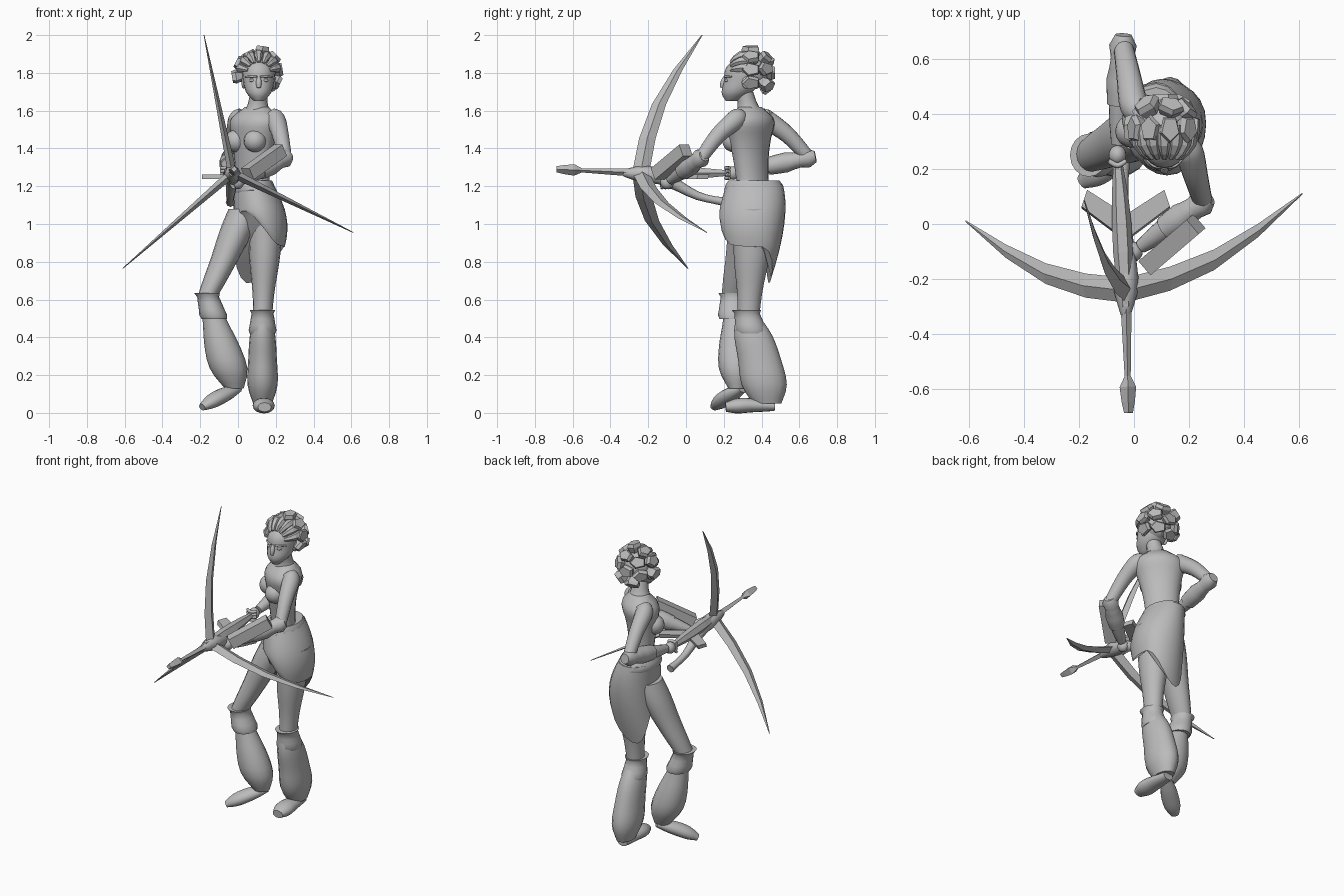
import bpy, bmesh
from math import sin, cos, pi, tau, radians
from mathutils import Vector

cube = bpy.data.objects.get("Cube")
if cube:
    bpy.data.objects.remove(cube, do_unlink=True)

grey = bpy.data.materials.new("plain grey")
grey.use_nodes = True
grey.diffuse_color = (.5, .5, .5, 1)
grey.node_tree.nodes["Principled BSDF"].inputs["Base Color"].default_value = grey.diffuse_color


def point(x, y, z):
    return Vector((x, y, z))


def finish(name, bm, smooth):
    bmesh.ops.recalc_face_normals(bm, faces=bm.faces)
    mesh = bpy.data.meshes.new(name)
    bm.to_mesh(mesh)
    bm.free()
    mesh.materials.append(grey)
    obj = bpy.data.objects.new(name, mesh)
    bpy.context.collection.objects.link(obj)
    if smooth:
        bpy.ops.object.select_all(action='DESELECT')
        obj.select_set(True)
        bpy.context.view_layer.objects.active = obj
        bpy.ops.object.shade_smooth_by_angle(angle=radians(50))


def skin(name, rings, smooth=True):
    """Join matching rings of points into a capped surface."""
    bm = bmesh.new()
    loops = [[bm.verts.new(p) for p in ring] for ring in rings]
    for low, high in zip(loops, loops[1:]):
        for i in range(len(low)):
            bm.faces.new((low[i - 1], low[i], high[i], high[i - 1]))
    bm.faces.new(loops[0])
    bm.faces.new(loops[-1])
    finish(name, bm, smooth)


def along(keys, t):
    """Smooth value at fraction t through evenly spaced keys."""
    last = len(keys) - 1
    i = min(int(t * last), last - 1)
    f = t * last - i
    a, b = keys[i], keys[i + 1]
    m = (b - keys[max(i - 1, 0)]) / 2
    n = (keys[min(i + 2, last)] - a) / 2
    return a + m * f + (3 * (b - a) - 2 * m - n) * f ** 2 + (2 * (a - b) + m + n) * f ** 3


def circle(sides):
    return [(cos(tau * i / sides), sin(tau * i / sides)) for i in range(sides)]


def sweep(name, path, girth, flat=1, turn=None, steps=12, sides=16, smooth=True):
    """Sweep an ellipse along a path; a given turn keeps the rings level."""
    rings = []
    for k in range(steps + 1):
        t = k / steps
        centre, r = along(path, t), along(girth, t)
        if turn is None:
            heading = along(path, min(t + .01, 1)) - along(path, max(t - .01, 0))
            side = heading.cross(point(0, 0, 1)).normalized()
            up = side.cross(heading).normalized()
        else:
            side = point(cos(turn), sin(turn), 0)
            up = point(-sin(turn), cos(turn), 0)
        rings.append([centre + (side * c + up * s * flat) * r for c, s in circle(sides)])
    skin(name, rings, smooth)


def blob(name, centre, size):
    bm = bmesh.new()
    bmesh.ops.create_uvsphere(bm, u_segments=16, v_segments=10, radius=1)
    for v in bm.verts:
        v.co = centre + Vector(a * b for a, b in zip(v.co, size))
    finish(name, bm, True)


def plate(name, outline, offset):
    skin(name, [[p - offset for p in outline], [p + offset for p in outline]], False)


# Joints of the pose
left_shoulder, left_elbow, left_hand = point(.2, .26, 1.55), point(.25, .08, 1.35), point(0, -.1, 1.22)
right_shoulder, right_elbow, right_hand = point(0, .43, 1.55), point(-.04, .65, 1.35), point(-.06, .25, 1.27)
left_hip, left_knee, left_ankle, left_toe = point(.15, .36, 1.08), point(.13, .33, .5), point(.13, .43, .05), point(.14, .21, .03)
right_hip, right_knee, right_ankle, right_toe = point(.04, .35, 1.08), point(-.16, .25, .62), point(-.02, .27, .13), point(-.19, .15, .03)

# Torso, twisted so the left shoulder leads
twist = (right_shoulder - left_shoulder).normalized()
facing = twist.cross(point(0, 0, -1))
waist, chest, nape = point(.08, .36, 1.14), point(.08, .34, 1.4), point(.1, .34, 1.62)
sweep("torso", [waist, chest, nape], (.11, .1, .11, .13, .15, .07), flat=.72, turn=radians(-42), steps=18, sides=20)
sweep("neck", [nape - point(0, 0, .04), nape + point(.01, -.03, .08)], (.075, .052, .046), turn=0)
for side, label in ((twist, "right"), (-twist, "left")):
    blob("bust_" + label, chest + side * .065 + facing * .06 + point(0, 0, .04), (.06, .06, .06))

# Head and face
face = point(.11, .3, 1.76)
sweep("head", [face + point(0, -.06, -.11), face, face + point(0, .02, .13)],
      (.024, .067, .083, .083, .02), flat=1.2, turn=0, sides=20)
sweep("nose", [face + point(0, -.095, .02), face + point(0, -.11, -.04)], (.007, .015, .01))
for lip in (0, 1):
    blob("lip", face + point(0, -.09, -.06 - lip * .013), (.022, .014, .007))
for mirror, label in ((1, "left"), (-1, "right")):
    blob("eye_" + label, face + point(mirror * .035, -.084, 0), (.017, .012, .008))
    sweep("brow_" + label, [face + point(mirror * x, y, .02) for x, y in ((.01, -.095), (.04, -.088), (.07, -.06))],
          (.005, .006, .004))
    blob("ear_" + label, face + point(mirror * .08, .02, -.01), (.012, .024, .034))

# Hair: braided rows over the skull that end in blocky tufts
crown = face + point(0, .045, .04)
blob("hair_base", crown, (.09, .09, .09))


def around(polar, angle):
    return point(sin(polar) * cos(angle), -cos(polar), sin(polar) * sin(angle))


for k in range(7):
    angle = pi * (k + .6) / 7.2
    row = [crown - point(0, .025, 0) + around(radians(p), angle) * .1 for p in (35, 60, 85, 110)]
    sweep("hair_row", row, (.01, .024, .03), steps=4, sides=6, smooth=False)
for polar, count in ((pi, 1), (pi * .74, 6), (pi / 2, 10)):
    for k in range(count):
        out = around(polar, tau * (k + .25) / count)
        if out.z > -.6 or count < 9:
            reach = .135 + .008 * (k % 3 - 1)
            sweep("hair_tuft", [crown + out * reach / 2, crown + out * reach], (.026, .038, .052, .044),
                  flat=.75, steps=3, sides=5, smooth=False)


# Arms with flared elbow guards and closed fists
def arm(label, shoulder, elbow, hand, grip, knuckles):
    bend = (shoulder + elbow) / 2 + point(0, 0, .02)
    wrist = elbow.lerp(hand, .9)
    sweep(label + "_upper_arm", [shoulder.lerp(nape, .25), shoulder, bend, elbow], (.045, .052, .044, .035))
    sweep(label + "_forearm", [elbow, wrist], (.035, .046, .038, .025))
    outward = elbow - wrist
    sweep(label + "_elbow_guard", [elbow + outward * .1, elbow - outward * .6],
          (.03, .05, .04, .053, .05, .047), steps=5)
    blob(label + "_palm", hand, (.032, .036, .036))
    side = grip.cross(knuckles)
    for k in range(4):
        base = hand + grip * (k - 1.5) * .018
        curl = [base + (knuckles * cos(a) + side * sin(a)) * .038 for a in (-1, 0, 1)]
        sweep(label + "_finger", curl, (.009, .01, .008), steps=6, sides=8)


arm("left", left_shoulder, left_elbow, left_hand, point(0, 1, 0), point(-1, 0, 0))
arm("right", right_shoulder, right_elbow, right_hand, point(0, 0, 1), point(0, -1, 0))

# Wrapped skirt: the hem is raised over the right thigh and tapers to a low point behind
rings = []
for k in range(9):
    t = k / 8
    swell = sin(t * pi * .7)
    ring = []
    for c, s in circle(24):
        lift = .16 * max(0, -.6 * c - .8 * s) ** 2 - .03 * max(0, c)
        drop = .22 * max(0, s - .15 * c) ** 2 * t ** 2
        ring.append(point(.08 + .04 * swell + c * (.108 + .034 * swell) - drop * .15,
                          .363 + s * (.15 + .037 * swell) - drop * .45,
                          1.21 - .3 * t + lift * t * t - drop))
    rings.append(ring)
skin("skirt", rings)
sweep("waistband", [point(.08, .36, 1.16), point(.08, .36, 1.23)], (.105, .117, .111, .1), flat=1.35, turn=0, steps=3)

# Legs, billowing trousers, knee cuffs and feet
sweep("left_leg", [left_hip, left_hip.lerp(left_knee, .5), left_knee], (.1, .09, .078, .057, .05), flat=1.15, turn=0)
sweep("right_leg", [right_hip, point(-.06, .3, .84), right_knee], (.09, .09, .077, .065, .053), flat=1.15, turn=0)
sweep("left_trouser", [left_knee, point(.13, .39, .28), left_ankle], (.045, .068, .076, .08, .05), flat=1.5, turn=0)
sweep("right_trouser", [right_knee, right_knee.lerp(right_ankle, .5), right_ankle],
      (.05, .06, .09, .1, .05), flat=.92, turn=0)
for label, knee, ankle, start in (("left", left_knee, left_ankle, -.1), ("right", right_knee, right_ankle, -.03)):
    sweep(label + "_knee_cuff", [knee.lerp(ankle, start), knee.lerp(ankle, start + .28)],
          (.068, .058, .063, .068, .074, .068), flat=1.15, turn=0, steps=5)
sweep("left_foot", [left_ankle + point(0, .04, -.015), left_ankle.lerp(left_toe, .5), left_toe],
      (.035, .05, .058, .035), flat=.7)
sweep("right_foot", [right_ankle + point(.02, .03, 0), right_ankle.lerp(right_toe, .5), right_toe],
      (.03, .05, .05, .025), flat=.75)

# Three-limbed crossbow
hub = point(-.03, -.24, 1.27)
for tip in (point(-.18, .085, 2), point(.61, .11, .955), point(-.61, .01, .765)):
    span = tip - hub
    thin = span.cross(point(0, 1, 0)).normalized()
    rings = []
    for k in range(5):
        t = k / 4
        centre = hub + span * t - point(0, .065 * sin(pi * t), 0)
        wide = point(0, .003 + .042 * (1 - t ** 2.5), 0)
        deep = thin * (.002 + .022 * (1 - t))
        rings.append([centre - wide, centre + deep, centre + wide, centre - deep])
    skin("bow_limb", rings, False)
sweep("bow_stock", [hub + point(0, -.09, 0), hub + point(0, .1, -.02), hub + point(-.01, .3, -.12),
                    hub + point(-.01, .46, -.155)], (.018, .045, .035, .025, .02, .025), sides=8)
sweep("bow_rail", [hub + point(0, -.06, .01), hub.lerp(right_hand, .5), right_hand], (.02, .036, .03, .012),
      steps=6, sides=6, smooth=False)
nose = point(-.02, -.685, 1.29)
neck = hub.lerp(nose, .7)
sweep("bolt_shaft", [hub, neck], (.022, .011), steps=1, sides=4, smooth=False)
sweep("bolt_head", [neck, nose], (.011, .03, .024, .016), steps=3, sides=4, smooth=False)
for mirror in (1, -1):
    plate("tail_fin", [hub + point(mirror * x, y, -.02) for x, y in ((0, .18), (.16, .3), (.14, .36), (0, .27))],
          point(0, .004, .012))

# Bolt magazine strapped to the left forearm
front, back = point(.05, -.15, 1.265), point(.225, 0, 1.39)
axis = (back - front).normalized()
wide = axis.cross(point(0, 0, 1)).normalized() * .034
tall = wide.cross(axis)
skin("bolt_magazine", [[p + wide + tall, p + wide - tall, p - wide - tall, p - wide + tall] for p in (front, back)], False)
